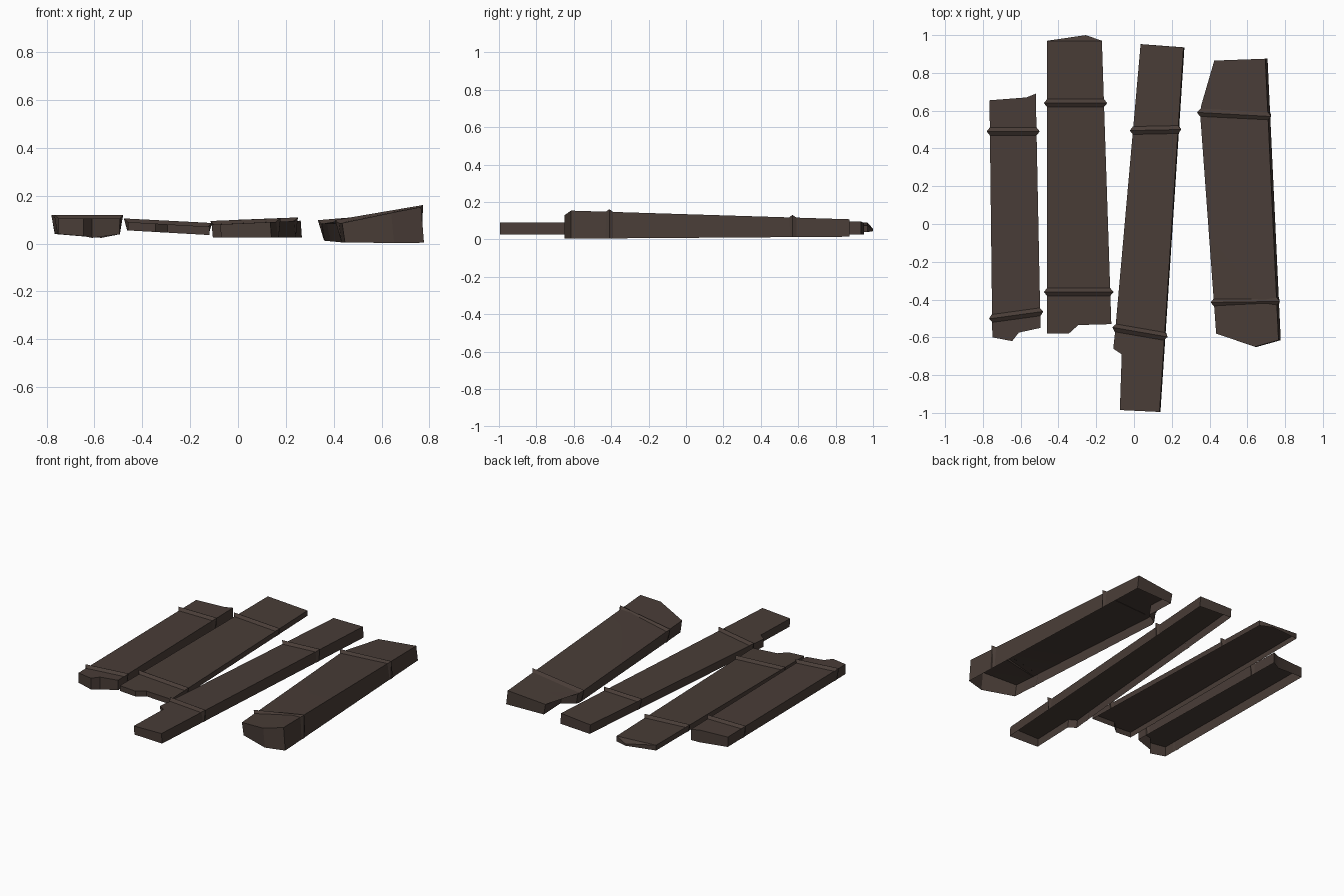
import bpy, bmesh
from mathutils import Vector

if "Cube" in bpy.data.objects:
    bpy.data.objects.remove(bpy.data.objects["Cube"])

wood = bpy.data.materials.new("dark brown wood")
wood.diffuse_color = (0.066, 0.046, 0.038, 1)
wood.use_nodes = True
wood.node_tree.nodes["Principled BSDF"].inputs["Base Color"].default_value = wood.diffuse_color


def finish(name, bm):
    bmesh.ops.triangulate(bm, faces=[f for f in bm.faces if len(f.verts) > 4])
    bm.normal_update()
    me = bpy.data.meshes.new(name)
    bm.to_mesh(me)
    bm.free()
    me.materials.append(wood)
    ob = bpy.data.objects.new(name, me)
    bpy.context.collection.objects.link(ob)
    bpy.ops.object.select_all(action='DESELECT')
    ob.select_set(True)
    bpy.context.view_layer.objects.active = ob
    bpy.ops.object.shade_smooth_by_angle(angle=0.5)


def edge_point(outline, y, side, top):
    """Point on the left (min) or right (max) edge of the outline at height y."""
    hits = []
    for (x0, y0), (x1, y1) in zip(outline, outline[1:] + outline[:1]):
        if min(y0, y1) <= y <= max(y0, y1) and y0 != y1:
            hits.append(x0 + (x1 - x0) * (y - y0) / (y1 - y0))
    x = side(hits)
    return Vector((x, y, top(x, y)))


def band(name, a, b, low, lean, half=0.021, rise=0.015):
    """Triangular ridge over the top, fading out down both side walls."""
    across = Vector((b.x - a.x, b.y - a.y, 0)).normalized()
    along = Vector((-across.y, across.x, 0)) * half
    up = Vector((0, 0, rise))
    feet = [Vector((p.x + lean, p.y, low(p.x, p.y))) for p in (a, b)]
    base = [feet[0], a, b, feet[1]]
    apex = [feet[0] - across * 0.003, a - across * 0.017 + up,
            b + across * 0.017 + up, feet[1] + across * 0.003]
    bm = bmesh.new()
    front = [bm.verts.new(p - along) for p in base]
    ridge = [bm.verts.new(p) for p in apex]
    back = [bm.verts.new(p + along) for p in base]
    for i in range(3):
        bm.faces.new((front[i], front[i + 1], ridge[i + 1], ridge[i]))
        bm.faces.new((ridge[i], ridge[i + 1], back[i + 1], back[i]))
    finish(name, bm)


def plank(name, outline, top, low, lean, bands):
    """Hollow board: a top sheet with walls, open below, and two bands."""
    bm = bmesh.new()
    upper = [bm.verts.new((x, y, top(x, y))) for x, y in outline]
    lower = [bm.verts.new((x + lean, y, low(x, y))) for x, y in outline]
    bm.faces.new(upper)
    n = len(upper)
    for i in range(n):
        j = (i + 1) % n
        bm.faces.new((upper[j], upper[i], lower[i], lower[j]))
    finish(name, bm)
    for k, (yl, yr) in enumerate(bands):
        a = edge_point(outline, yl, min, top)
        b = edge_point(outline, yr, max, top)
        band(f"{name}_band_{k + 1}", a, b, low, lean)


# Short board on the left
plank("left_plank",
      [(-.75, -.6), (-.645, -.62), (-.61, -.575), (-.495, -.55),
       (-.52, .69), (-.57, .67), (-.765, .655)],
      lambda x, y: .105,
      lambda x, y: .04 - .02 * max(0, 1 - abs(x + .59) / .1), 0,
      [(.49, .49), (-.5, -.465)])

# Wide thin board, its back tip bent down
plank("wide_plank",
      [(-.46, -.58), (-.345, -.58), (-.295, -.535), (-.12, -.53),
       (-.17, .97), (-.255, 1), (-.46, .97)],
      lambda x, y: .064 - .057 * x - (.022 if y > .98 else 0),
      lambda x, y: .029 - .057 * x, 0,
      [(.64, .64), (-.36, -.36)])

# Long board with a broken front corner
plank("long_plank",
      [(-.075, -.985), (.135, -.995), (.262, .935), (.035, .952),
       (-.1, -.57), (-.11, -.66), (-.065, -.69)],
      lambda x, y: .084 + .045 * x,
      lambda x, y: .025, .005,
      [(.495, .5), (-.55, -.595)])

# Thick twisted board, rising to its right edge
plank("right_plank",
      [(.435, -.58), (.64, -.65), (.765, -.615), (.695, .875),
       (.425, .865), (.435, .675), (.355, .625), (.35, .585)],
      lambda x, y: .083 + max(0, (x - .42) / .32) * (.05 - .025 * y),
      lambda x, y: max(0, .008 + .007 * y), .012,
      [(.59, .57), (-.415, -.41)])
